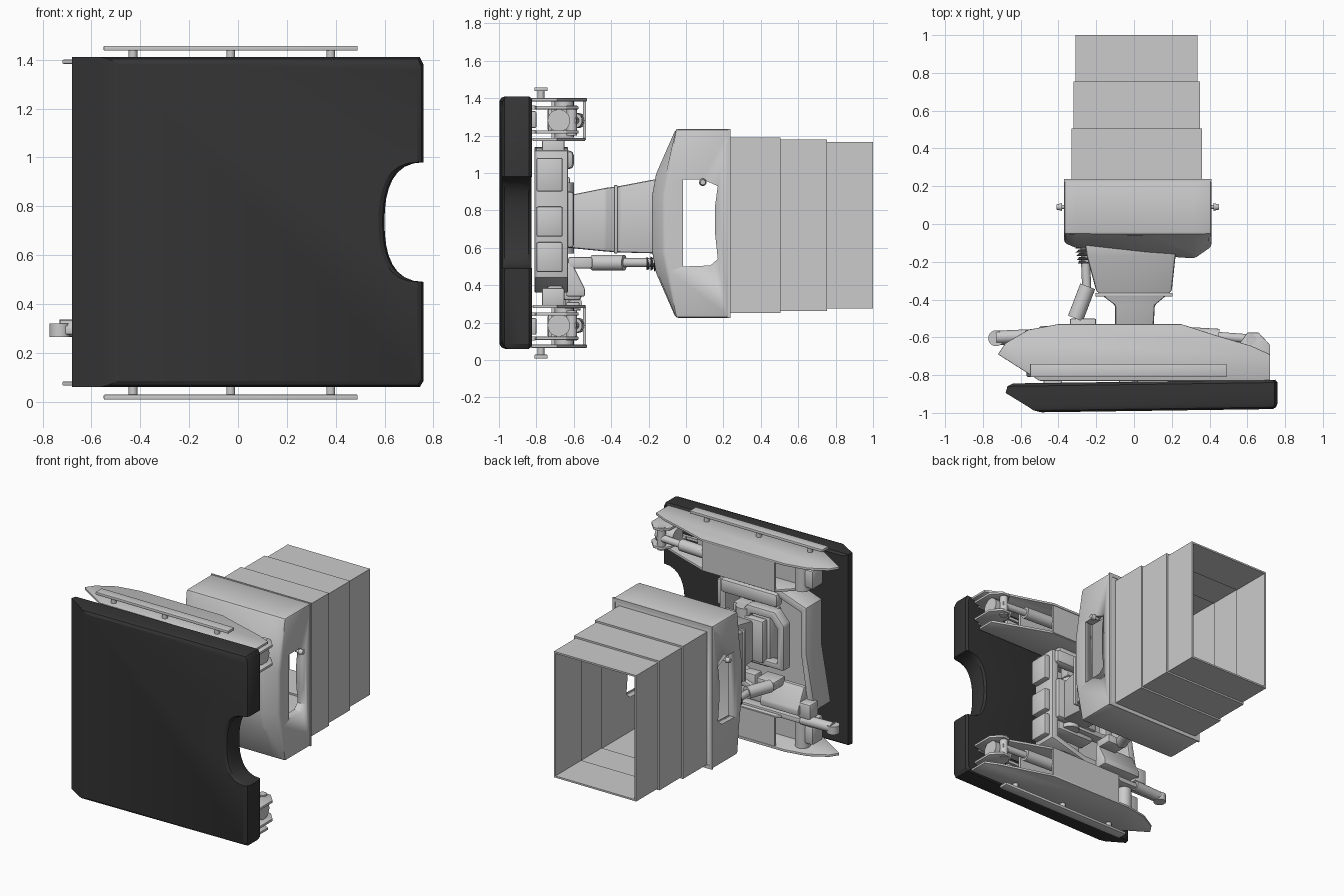
import bpy, bmesh, math
from mathutils import Vector

if "Cube" in bpy.data.objects:
    bpy.data.objects.remove(bpy.data.objects["Cube"])

black = bpy.data.materials.new("black_rubber")
black.diffuse_color = (0.035, 0.035, 0.035, 1)
black.use_nodes = True
black.node_tree.nodes["Principled BSDF"].inputs["Base Color"].default_value = black.diffuse_color


def apply(ob, mod):
    bpy.ops.object.select_all(action='DESELECT')
    bpy.context.view_layer.objects.active = ob
    ob.select_set(True)
    bpy.ops.object.modifier_apply(modifier=mod.name)


def loft(name, rings, bevel=0.0, cyclic=False, mat=None, segs=2):
    """Skin a list of equal point rings; capped unless cyclic."""
    bm = bmesh.new()
    rows = [[bm.verts.new(p) for p in r] for r in rings]
    n = len(rows[0])
    pairs = list(zip(rows, rows[1:])) + ([(rows[-1], rows[0])] if cyclic else [])
    for a, b in pairs:
        for i in range(n):
            bm.faces.new((a[i], a[(i + 1) % n], b[(i + 1) % n], b[i]))
    if not cyclic:
        bm.faces.new(rows[0])
        bm.faces.new(rows[-1])
    bmesh.ops.recalc_face_normals(bm, faces=bm.faces)
    me = bpy.data.meshes.new(name)
    bm.to_mesh(me)
    bm.free()
    ob = bpy.data.objects.new(name, me)
    bpy.context.collection.objects.link(ob)
    if mat:
        me.materials.append(mat)
    if bevel:
        m = ob.modifiers.new("bevel", 'BEVEL')
        m.width, m.segments, m.limit_method = bevel, segs, 'ANGLE'
        m.angle_limit = math.radians(25)
        apply(ob, m)
    bpy.ops.object.select_all(action='DESELECT')
    bpy.context.view_layer.objects.active = ob
    ob.select_set(True)
    bpy.ops.object.shade_smooth_by_angle(angle=math.radians(30))
    return ob


def place(axis, u, v, w):
    return {'x': (w, u, v), 'y': (u, w, v), 'z': (u, v, w)}[axis]


def prism(name, pts, axis, a, b, bevel=0.0, mat=None):
    return loft(name, [[place(axis, u, v, w) for u, v in pts] for w in (a, b)], bevel, mat=mat)


def box(name, x0, x1, y0, y1, z0, z1, bevel=0.0):
    return prism(name, [(x0, y0), (x1, y0), (x1, y1), (x0, y1)], 'z', z0, z1, bevel)


def cyl(name, p, q, r, r2=None, n=20, mat=None):
    p, q = Vector(p), Vector(q)
    rot = (q - p).to_track_quat('Z', 'Y')
    ring = lambda c, s: [c + rot @ Vector((s * math.cos(t * math.tau / n), s * math.sin(t * math.tau / n), 0))
                         for t in range(n)]
    return loft(name, [ring(p, r), ring(q, r2 or r)], mat=mat)


def hollow(name, outer, inner, axis, a, b, bevel=0.0):
    return loft(name, [[place(axis, u, v, w) for u, v in o] for o, w in
                       ((outer, a), (outer, b), (inner, b), (inner, a))], bevel, cyclic=True)


def cut(ob, cutter):
    cutter.hide_render = True
    m = ob.modifiers.new("cut", 'BOOLEAN')
    m.operation, m.object, m.solver = 'DIFFERENCE', cutter, 'EXACT'
    apply(ob, m)
    bpy.data.objects.remove(cutter)


def rect(x0, x1, z0, z1):
    return [(x0, z0), (x1, z0), (x1, z1), (x0, z1)]


# Black contact pad with side notch and tapered left edge
notch = [(0.60 + 0.16 * (abs(t) / 8) ** 2.3, 0.735 + 0.245 * math.sin(t / 8 * math.pi / 2)) for t in range(-8, 9)]


def pad_ring(y, left, inset):
    pts = [(left, 0.06 + inset), (0.745 - inset, 0.06 + inset), (0.76 - inset, 0.085 + inset)]
    pts += [(x - inset, z) for x, z in notch]
    pts += [(0.76 - inset, 1.38 - inset), (0.745 - inset, 1.41 - inset), (left, 1.41 - inset)]
    return [(x, y + 0.014 * x, z) for x, z in pts]


loft("contact_pad", [pad_ring(-0.835, -0.64, 0.012), pad_ring(-0.85, -0.67, 0), pad_ring(-0.885, -0.68, 0),
                     pad_ring(-0.96, -0.56, 0), pad_ring(-0.98, -0.53, 0.008), pad_ring(-0.99, -0.49, 0.025)],
     mat=black)

# Telescoping square tubes, open at the back
for i, (x0, x1, z0, z1, a, b) in enumerate([(-0.33, 0.36, 0.25, 1.19, 0.0, 0.505),
                                            (-0.32, 0.35, 0.262, 1.178, 0.46, 0.755),
                                            (-0.31, 0.335, 0.274, 1.166, 0.71, 1.0)]):
    t = 0.012
    if i == 0:
        a = 0.2
    hollow(f"telescopic_tube_{i + 1}", rect(x0, x1, z0, z1),
           rect(x0 + t, x1 - t, z0 + t, z1 - t), 'y', a, b)

# Head housing: hollow shell with a window through both sides
rings = []
for x, f in ((-0.37, -0.10), (-0.31, -0.125), (0.07, -0.165), (0.32, -0.182), (0.41, -0.12)):
    rings.append([(x, y, z) for y, z in ((0.235, 0.225), (-0.055, 0.225), (f + 0.02, 0.47), (f, 0.58),
                                         (f, 0.88), (f + 0.02, 0.99), (-0.055, 1.235), (0.235, 1.235))])
housing = loft("head_housing", rings, 0.015)
cut(housing, prism("inner_cutter", [(0.3, 0.262), (-0.02, 0.262), (-0.07, 0.48), (-0.07, 0.97),
                                    (-0.02, 1.178), (0.3, 1.178)], 'x', -0.318, 0.348))
cut(housing, prism("window_cutter", [(-0.015, 0.50), (0.13, 0.505), (0.17, 0.54), (0.155, 0.68), (0.155, 0.82),
                                     (0.17, 0.93), (0.09, 0.965), (-0.015, 0.965)], 'x', -0.6, 0.6))
hollow("housing_seam", rect(-0.371, 0.411, 0.224, 1.236), rect(-0.35, 0.39, 0.25, 1.21), 'y', 0.225, 0.238)
for s, x in ((-1, -0.37), (1, 0.41)):
    cyl("housing_knob_stem", (x - s * 0.02, 0.09, 0.95), (x + s * 0.015, 0.09, 0.95), 0.01)
    cyl("housing_knob", (x + s * 0.012, 0.09, 0.95), (x + s * 0.04, 0.09, 0.95), 0.02, 0.014)

# Tapered neck and wrist joint
loft("neck", [[(x, y, z) for x, z in rect(*r)] for y, *r in (
    (-0.10, -0.26, 0.23, 0.57, 0.98), (-0.17, -0.25, 0.22, 0.57, 0.965), (-0.355, -0.2, 0.2, 0.575, 0.93),
    (-0.43, -0.1, 0.11, 0.58, 0.92), (-0.63, -0.1, 0.1, 0.6, 0.88))], 0.012)
box("neck_collar", -0.205, 0.205, -0.385, -0.365, 0.57, 0.935, 0.005)
box("wrist_plate", -0.18, 0.15, -0.66, -0.6, 0.6, 0.9, 0.015)
cyl("wrist_pin", (0, -0.66, 0.57), (0, -0.66, 0.95), 0.06)

# Swing actuator beside the neck, with black bellows
cyl("swing_actuator_body", (-0.31, -0.5, 0.52), (-0.245, -0.33, 0.52), 0.042)
cyl("swing_actuator_rod", (-0.25, -0.35, 0.52), (-0.26, -0.12, 0.52), 0.024)
box("swing_actuator_base", -0.34, -0.2, -0.63, -0.5, 0.49, 0.55, 0.01)
for i in range(5):
    y = -0.21 + i * 0.02
    cyl("bellows_ring", (-0.262, y, 0.515), (-0.262, y + 0.016, 0.515), 0.035 + 0.004 * i, 0.028, mat=black)

# Central carrier tray
outer = [(0.18, 0.44), (0.18, 1.12), (-0.3, 1.14), (-0.5, 1.07), (-0.5, 0.75), (-0.57, 0.36), (-0.1, 0.36)]
inner = [(0.13, 0.47), (0.13, 1.07), (-0.28, 1.09), (-0.455, 1.03), (-0.455, 0.75), (-0.51, 0.4), (-0.1, 0.4)]
hollow("carrier_frame", outer, inner, 'y', -0.81, -0.63, 0.008)
prism("carrier_back", inner, 'y', -0.805, -0.785)
for z0, z1 in ((0.47, 0.63), (0.66, 0.82), (0.9, 1.08)):
    box("carrier_side_block", 0.16, 0.22, -0.8, -0.66, z0, z1, 0.01)
box("carrier_crossbar", -0.29, 0.16, -0.68, -0.6, 1.02, 1.12, 0.025)
arch = [(-0.33, -0.02), (0.02, -0.02), (0.02, 0.3), (-0.04, 0.38), (-0.26, 0.38), (-0.33, 0.3)]
hollow("wrist_yoke", [(x, z + 0.6) for x, z in arch],
       [(-0.155 + (x + 0.155) * 0.7, z * 0.76 + 0.635) for x, z in arch], 'y', -0.7, -0.62, 0.012)
box("carrier_core", -0.2, 0.1, -0.79, -0.66, 0.55, 0.95, 0.02)
prism("carrier_gusset", [(-0.64, 0.52), (-0.61, 0.52), (-0.54, 0.38), (-0.54, 0.34), (-0.64, 0.34)],
      'x', -0.5, -0.2, 0.008)
box("lower_bracket", -0.58, -0.48, -0.66, -0.56, 0.32, 0.43, 0.015)
box("lower_slide_rail", -0.74, 0.1, -0.64, -0.57, 0.275, 0.31, 0.006)
cyl("rail_end_roller", (-0.73, -0.605, 0.265), (-0.73, -0.605, 0.32), 0.042)

# Upper and lower clamp arms (mirrored in height)
plate = [(-0.72, -0.69), (-0.5, -0.83), (0.72, -0.83), (0.72, -0.69), (0.62, -0.645), (0.42, -0.585),
         (0.25, -0.53), (-0.4, -0.53), (-0.56, -0.56), (-0.68, -0.63)]
inner_plate = [(-0.5, -0.72), (-0.42, -0.82), (0.66, -0.82), (0.66, -0.69), (0.42, -0.6), (0.25, -0.54), (-0.32, -0.54)]
for side, mz in (("upper", lambda z: z), ("lower", lambda z: 1.465 - z)):
    def b(name, x0, x1, y0, y1, z0, z1, bev=0.0):
        z0, z1 = sorted((mz(z0), mz(z1)))
        return box(f"{side}_{name}", x0, x1, y0, y1, z0, z1, bev)

    def c(name, p, q, r):
        return cyl(f"{side}_{name}", (p[0], p[1], mz(p[2])), (q[0], q[1], mz(q[2])), r)

    prism(f"{side}_outer_plate", plate, 'z', *sorted((mz(1.383), mz(1.4))), 0.004)
    prism(f"{side}_inner_plate", inner_plate, 'z', *sorted((mz(1.17), mz(1.188))), 0.004)
    b("arm_skin", -0.32, 0.25, -0.55, -0.535, 1.175, 1.39)
    b("arm_web", -0.4, 0.4, -0.72, -0.7, 1.18, 1.39)
    for z in (1.22, 1.35):
        b("guide_bar", -0.45, 0.66, -0.825, -0.805, z - 0.01, z + 0.01)
    # outer rail on standoffs
    b("outer_rail", -0.55, 0.49, -0.81, -0.74, 1.437, 1.457, 0.004)
    for x in (-0.43, -0.03, 0.38):
        c("rail_standoff", (x, -0.775, 1.39), (x, -0.775, 1.44), 0.018)
        b("pad_mount", x - 0.05, x + 0.05, -0.86, -0.8, 1.24, 1.33, 0.008)
    # tilt actuator at the notched end
    c("tilt_cylinder", (0.1, -0.575, 1.28), (0.45, -0.595, 1.28), 0.04)
    c("tilt_rod", (0.4, -0.592, 1.28), (0.64, -0.61, 1.28), 0.024)
    c("tilt_pin", (0.62, -0.61, 1.2), (0.62, -0.61, 1.36), 0.028)
    for z in (1.21, 1.34):
        prism(f"{side}_tilt_clevis", [(0.56, -0.82), (0.72, -0.8), (0.72, -0.64), (0.66, -0.575), (0.6, -0.575),
                                      (0.56, -0.63)], 'z', *sorted((mz(z), mz(z + 0.018))), 0.004)
    c("end_bushing", (0.54, -0.68, 1.28), (0.68, -0.68, 1.28), 0.06)
    # hinge roller at the tapered end
    c("hinge_roller", (-0.46, -0.65, 1.19), (-0.46, -0.65, 1.385), 0.05)
    b("hinge_block", -0.56, -0.44, -0.74, -0.62, 1.22, 1.35, 0.015)
    # link to the central carrier
    b("carrier_link", -0.3, 0.1, -0.77, -0.65, 1.08, 1.18, 0.01)
    b("carrier_link_post", -0.08, 0.02, -0.74, -0.66, 0.99, 1.18, 0.01)

# Small end knob on the tapered end seen from above
cyl("end_knob", (-0.73, -0.6, 0.3), (-0.5, -0.59, 0.3), 0.035)
